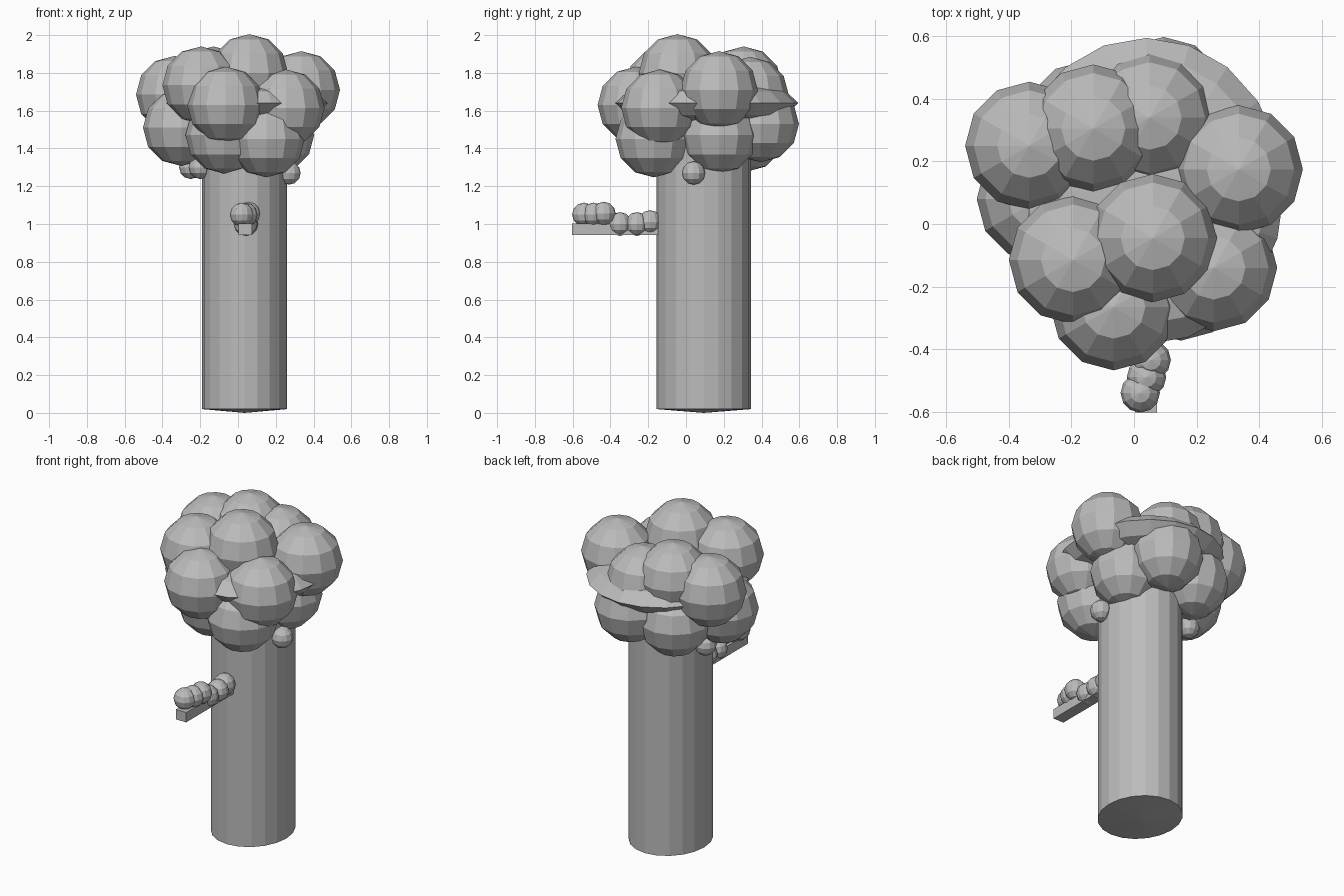
import bpy
import bmesh
from mathutils import Matrix, Vector

cube = bpy.data.objects.get("Cube")
if cube:
    bpy.data.objects.remove(cube, do_unlink=True)

grey = bpy.data.materials.new("plain_grey")
grey.use_nodes = True
COLOUR = (0.5, 0.5, 0.5, 1)
grey.diffuse_color = COLOUR
grey.node_tree.nodes["Principled BSDF"].inputs["Base Color"].default_value = COLOUR


def finish(name, bm):
    """Turn a bmesh into a flat-shaded object."""
    bmesh.ops.recalc_face_normals(bm, faces=bm.faces)
    mesh = bpy.data.meshes.new(name)
    bm.to_mesh(mesh)
    bm.free()
    mesh.materials.append(grey)
    obj = bpy.data.objects.new(name, mesh)
    bpy.context.collection.objects.link(obj)
    return obj


def ball(name, centre, radii, sides=12, rings=6):
    bm = bmesh.new()
    place = Matrix.Translation(centre) @ Matrix.Diagonal((*radii, 1))
    bmesh.ops.create_uvsphere(bm, u_segments=sides, v_segments=rings, radius=1, matrix=place)
    return finish(name, bm)


def cluster(name, centres, radius):
    for i, centre in enumerate(centres, 1):
        ball(f"{name}_{i}", centre, (radius,) * 3)


# Trunk: oval column with a slightly domed underside
TRUNK = Vector((0.035, 0.095, 0))
bm = bmesh.new()
bmesh.ops.create_cone(bm, cap_ends=True, segments=20, radius1=1, radius2=1, depth=1,
                      matrix=Matrix.Translation((TRUNK.x, TRUNK.y, 0.76))
                      @ Matrix.Diagonal((0.225, 0.25, 1.48, 1)))
bm.faces.ensure_lookup_table()
base = min(bm.faces, key=lambda f: f.calc_center_median().z)
tip = bmesh.ops.poke(bm, faces=[base])["verts"][0]
tip.co.z = 0
finish("trunk", bm)

# Side branch: square bar
bm = bmesh.new()
bmesh.ops.create_cube(bm, size=1, matrix=Matrix.Translation((0.038, -0.3, 0.973))
                      @ Matrix.Diagonal((0.07, 0.605, 0.06, 1)))
finish("branch", bm)

# Wide flattened layer through the crown
ball("crown_disc", (0.04, 0.105, 1.64), (0.44, 0.49, 0.125), sides=20, rings=6)

# Crown foliage, from the top tier down
cluster("upper_foliage", [
    (0.06, -0.045, 1.8), (0.335, 0.175, 1.71), (-0.13, 0.305, 1.735),
    (-0.195, -0.115, 1.735), (0.05, 0.34, 1.68), (-0.335, 0.25, 1.685)], 0.205)
cluster("lower_foliage", [
    (-0.065, -0.265, 1.63), (0.255, -0.14, 1.615), (-0.3, 0.08, 1.51),
    (-0.075, -0.13, 1.47), (0.15, -0.17, 1.45), (0.2, 0.175, 1.47),
    (0.095, 0.395, 1.53), (-0.15, 0.32, 1.48)], 0.203)

# Small leaf balls under the crown and along the branch
cluster("hanging_leaf", [(0.27, 0.04, 1.27), (-0.25, 0.17, 1.3), (-0.2, 0.03, 1.3)], 0.062)
cluster("branch_leaf", [
    (0.02, -0.54, 1.05), (0.04, -0.49, 1.05), (0.055, -0.435, 1.055),
    (0.04, -0.35, 1.0), (0.045, -0.26, 1.0), (0.04, -0.19, 1.01)], 0.063)
